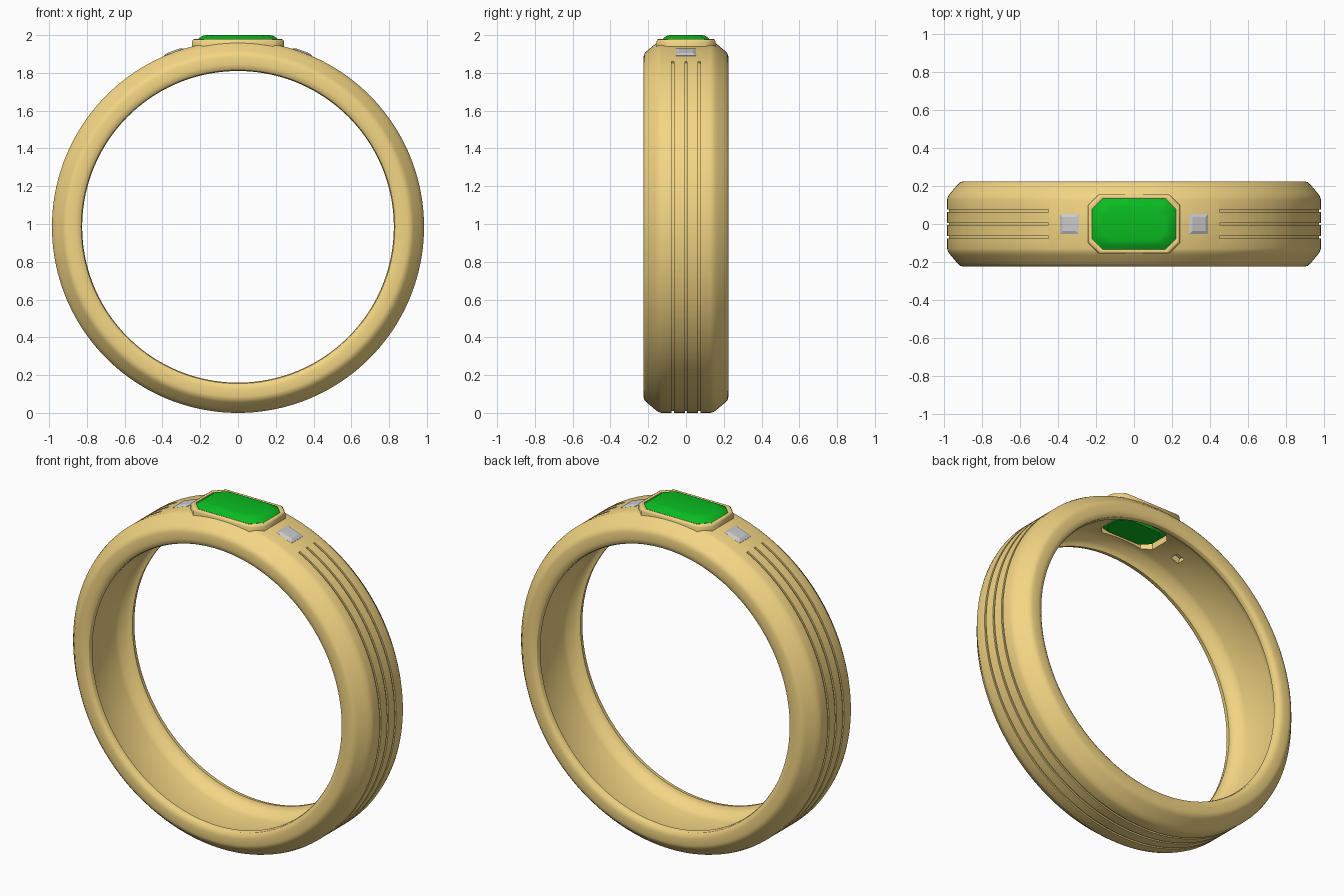
import bpy, bmesh, math
from mathutils import Matrix

if "Cube" in bpy.data.objects:
    bpy.data.objects.remove(bpy.data.objects["Cube"])

CZ = 0.985  # height of the ring axis


def material(name, col):
    m = bpy.data.materials.new(name)
    m.diffuse_color = (*col, 1)
    m.use_nodes = True
    m.node_tree.nodes["Principled BSDF"].inputs["Base Color"].default_value = m.diffuse_color
    return m


gold = material("gold", (0.90, 0.67, 0.23))
green = material("green", (0.003, 0.50, 0.015))
silver = material("silver", (0.55, 0.55, 0.55))


def finish(name, bm, mat=None, angle=30):
    bmesh.ops.recalc_face_normals(bm, faces=bm.faces)
    me = bpy.data.meshes.new(name)
    bm.to_mesh(me)
    bm.free()
    ob = bpy.data.objects.new(name, me)
    bpy.context.collection.objects.link(ob)
    if mat:
        me.materials.append(mat)
        smooth(ob, angle)
    return ob


def activate(ob):
    bpy.ops.object.select_all(action='DESELECT')
    ob.select_set(True)
    bpy.context.view_layer.objects.active = ob


def smooth(ob, angle):
    activate(ob)
    bpy.ops.object.shade_smooth_by_angle(angle=math.radians(angle))


def skin(bm, loops, wrap):
    """Bridge equal-sized vertex loops; cap the ends unless they wrap."""
    n = len(loops[0])
    for k in range(len(loops) if wrap else len(loops) - 1):
        a, b = loops[k], loops[(k + 1) % len(loops)]
        for i in range(n):
            j = (i + 1) % n
            bm.faces.new((a[i], a[j], b[j], b[i]))
    if not wrap:
        bm.faces.new(loops[0])
        bm.faces.new(loops[-1])


def sweep(bm, profile, a0, a1, steps, wrap):
    """Turn a (y, radius) profile around the ring axis, angle measured from the top."""
    loops = []
    for k in range(steps if wrap else steps + 1):
        a = math.radians(a0 + (a1 - a0) * k / steps)
        loops.append([bm.verts.new((r * math.sin(a), y, CZ + r * math.cos(a)))
                      for y, r in profile])
    skin(bm, loops, wrap)


def loft(bm, layers, cut=0.0, wrap=False, mat=Matrix()):
    """Stack rectangles (half x, half y, z), with cut corners if asked."""
    loops = []
    for hx, hy, z in layers:
        pts = []
        for sx, sy in ((1, 1), (-1, 1), (-1, -1), (1, -1)):
            if cut:
                p = [(sx * hx, sy * (hy - cut)), (sx * (hx - cut), sy * hy)]
                pts += p if sx * sy > 0 else p[::-1]
            else:
                pts.append((sx * hx, sy * hy))
        loops.append([bm.verts.new(mat @ Matrix.Translation((x, y, z)).translation)
                      for x, y in pts])
    skin(bm, loops, wrap)


def tilt(deg):
    return Matrix.Translation((0, 0, CZ)) @ Matrix.Rotation(math.radians(deg), 4, 'Y')


# Band: chamfered outside, narrow lips and a sloping hollow inside
half = [(0.13, 0.985), (0.148, 0.979), (0.165, 0.966), (0.208, 0.93),
        (0.22, 0.917), (0.225, 0.90), (0.225, 0.86), (0.222, 0.842),
        (0.213, 0.83), (0.20, 0.825), (0.188, 0.825), (0.185, 0.84),
        (0.172, 0.856), (0.135, 0.88), (0.11, 0.887)]
profile = half + [(-y, r) for y, r in reversed(half)]
bm = bmesh.new()
sweep(bm, profile, 0, 360, 160, True)
band = finish("band", bm, gold)

# Cutters: three grooves round the shank, openings under the stones
bm = bmesh.new()
for y in (-0.07, 0, 0.07):
    w = 0.0065
    sweep(bm, [(y - w, 0.976), (y + w, 0.976), (y + w, 1.01), (y - w, 1.01)],
          27.3, 332.7, 136, False)
loft(bm, [(0.18, 0.105, 1.75), (0.18, 0.105, 2.05)], 0.045)
for d in (-20.2, 20.2):
    loft(bm, [(0.026, 0.026, 0.78), (0.026, 0.026, 1.03)], mat=tilt(d))
cutter = finish("cutter", bm)
cutter.hide_render = True
mod = band.modifiers.new("cut", 'BOOLEAN')
mod.operation = 'DIFFERENCE'
mod.solver = 'EXACT'
mod.object = cutter
activate(band)
bpy.ops.object.modifier_apply(modifier=mod.name)
bpy.data.objects.remove(cutter)
smooth(band, 40)

# Bezel around the main stone
bm = bmesh.new()
loft(bm, [(0.243, 0.156, 1.925), (0.243, 0.156, 1.966), (0.239, 0.152, 1.976),
          (0.232, 0.145, 1.979), (0.222, 0.135, 1.975), (0.218, 0.131, 1.925)],
     0.057, wrap=True)
finish("bezel", bm, gold, 50)

# Main stone with stepped facets
bm = bmesh.new()
loft(bm, [(0.155, 0.085, 1.868), (0.178, 0.103, 1.89), (0.178, 0.103, 1.94),
          (0.224, 0.137, 1.96), (0.224, 0.137, 1.969), (0.204, 0.118, 1.985),
          (0.188, 0.103, 1.996), (0.17, 0.086, 2.0)], 0.048)
finish("main_stone", bm, green, 30)

# Side stones
for side, d in (("left", -20.2), ("right", 20.2)):
    bm = bmesh.new()
    loft(bm, [(0.018, 0.018, 0.915), (0.054, 0.054, 0.955), (0.054, 0.054, 0.985),
              (0.036, 0.036, 0.993)], mat=tilt(d))
    finish(side + "_side_stone", bm, silver, 10)
